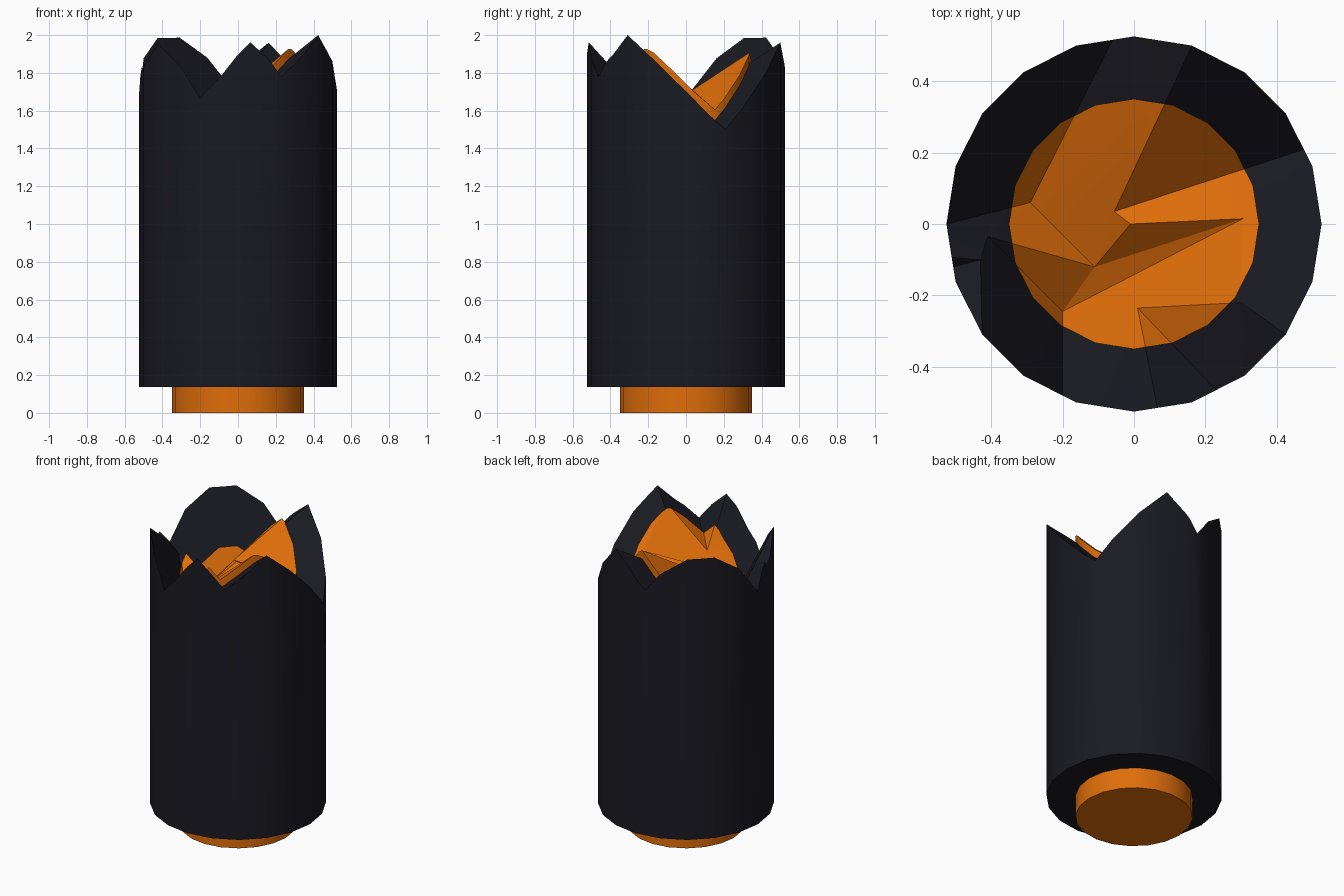
import bpy, bmesh, math

if "Cube" in bpy.data.objects:
    bpy.data.objects.remove(bpy.data.objects["Cube"])

SIDES = 20
OUTER, INNER = 0.525, 0.35
REACH = 0.80      # how far the fracture sheet extends past the sleeve

# Inner corners of the fracture surface
PTS = {
    'A': (-0.055, 0.035, 1.655), 'B': (-0.01, 0.0, 1.67), 'C': (0.305, 0.015, 1.67),
    'D': (-0.11, -0.12, 1.555), 'E': (-0.20, -0.245, 1.485), 'F': (-0.29, 0.06, 1.40),
    'G': (-0.41, -0.035, 1.69), 'H': (-0.43, -0.10, 1.785),
    'J': (0.30, -0.22, 1.90), 'K': (0.01, -0.235, 1.655),
}
# Ridge and valley ends on the sleeve rim (in order round it),
# each with the inner corner it runs from
RIM = {
    'a2': ('A', (0.48, 0.21, 1.50)), 'a1': ('A', (0.162, 0.499, 1.96)),
    'v': ('F', (-0.06, 0.515, 1.75)), 'u': ('F', (-0.365, 0.365, 1.98)),
    'w': ('F', (-0.525, 0.0, 1.67)),
    'h1': ('H', (-0.508, -0.099, 1.82)), 'h2': ('H', (-0.504, -0.12, 1.80)),
    'l': ('H', (-0.425, -0.309, 1.955)), 'e': ('E', (-0.20, -0.48, 1.665)),
    'k1': ('K', (0.065, -0.513, 1.96)), 'k2': ('K', (0.23, -0.465, 1.78)),
    'p': ('J', (0.425, -0.309, 2.0)),
}
FACETS = [
    'A a2 a1', 'A a1 v F D B', 'F v u', 'F u w', 'F w h1 H G D', 'H h1 h2', 'H h2 l',
    'G H l e E', 'B D G E C', 'C E e k1 K J', 'K k1 k2', 'K k2 p J', 'A B C J p a2',
]


def extend(start, end):
    """Carry a ridge line on until it is well outside the sleeve."""
    t = 1.0
    while True:
        q = [s + (e - s) * t for s, e in zip(start, end)]
        if math.hypot(q[0], q[1]) >= REACH:
            return q
        t += 0.02


def material(name, color):
    m = bpy.data.materials.new(name)
    m.diffuse_color = color
    m.use_nodes = True
    m.node_tree.nodes["Principled BSDF"].inputs["Base Color"].default_value = m.diffuse_color
    return m


def to_object(name, bm):
    bmesh.ops.recalc_face_normals(bm, faces=bm.faces[:])
    me = bpy.data.meshes.new(name)
    bm.to_mesh(me)
    bm.free()
    ob = bpy.data.objects.new(name, me)
    bpy.context.collection.objects.link(ob)
    return ob


def fracture_cutter(lift):
    """Closed block whose underside is the jagged break."""
    bm = bmesh.new()
    vs = {k: bm.verts.new(p) for k, p in PTS.items()}
    for k, (start, end) in RIM.items():
        vs[k] = bm.verts.new(extend(PTS[start], end))
    for v in bm.verts:
        v.co.z += lift
    for f in FACETS:
        bm.faces.new([vs[k] for k in reversed(f.split())])
    low = [vs[k] for k in RIM]
    high = [bm.verts.new((v.co.x, v.co.y, 4.0)) for v in low]
    hub = bm.verts.new((0, 0, 4.0))
    for i in range(len(low)):
        j = (i + 1) % len(low)
        bm.faces.new((low[i], low[j], high[j], high[i]))
        bm.faces.new((high[i], high[j], hub))
    bmesh.ops.triangulate(bm, faces=bm.faces[:])
    ob = to_object('fracture_cutter', bm)
    ob.hide_render = True
    return ob


def lathe(name, profile, closed):
    """Turn an r, z profile into a 20-sided solid."""
    bm = bmesh.new()
    rings = []
    for r, z in profile:
        rings.append([bm.verts.new((r * math.cos(2 * math.pi * i / SIDES),
                                    r * math.sin(2 * math.pi * i / SIDES), z))
                      for i in range(SIDES)])
    pairs = list(zip(rings, rings[1:]))
    if closed:
        pairs.append((rings[-1], rings[0]))
    else:
        bm.faces.new(rings[0])
        bm.faces.new(rings[-1])
    for a, b in pairs:
        for i in range(SIDES):
            j = (i + 1) % SIDES
            bm.faces.new((a[i], a[j], b[j], b[i]))
    return to_object(name, bm)


def break_top(ob, lift, mat):
    cutter = fracture_cutter(lift)
    ob.data.materials.append(mat)
    cutter.data.materials.append(mat)
    mod = ob.modifiers.new('break', 'BOOLEAN')
    mod.operation = 'DIFFERENCE'
    mod.solver = 'EXACT'
    mod.object = cutter
    bpy.context.view_layer.update()
    # Bake the cut into the part, then drop the cutter
    dg = bpy.context.evaluated_depsgraph_get()
    me = bpy.data.meshes.new_from_object(ob.evaluated_get(dg))
    ob.modifiers.clear()
    ob.data = me
    bpy.data.objects.remove(cutter)
    bpy.ops.object.select_all(action='DESELECT')
    bpy.context.view_layer.objects.active = ob
    ob.select_set(True)
    bpy.ops.object.shade_smooth_by_angle(angle=math.radians(20))


# Dark outer sleeve
sleeve = lathe('outer_sleeve', [(OUTER, 0.137), (OUTER, 2.6), (INNER, 2.6), (INNER, 0.137)], True)
break_top(sleeve, 0.0, material('dark', (0.010, 0.010, 0.016, 1)))

# Orange core, standing slightly proud of the sleeve
core = lathe('inner_core', [(INNER, 0.0), (INNER, 2.6)], False)
break_top(core, 0.055, material('orange', (0.74, 0.155, 0.003, 1)))
